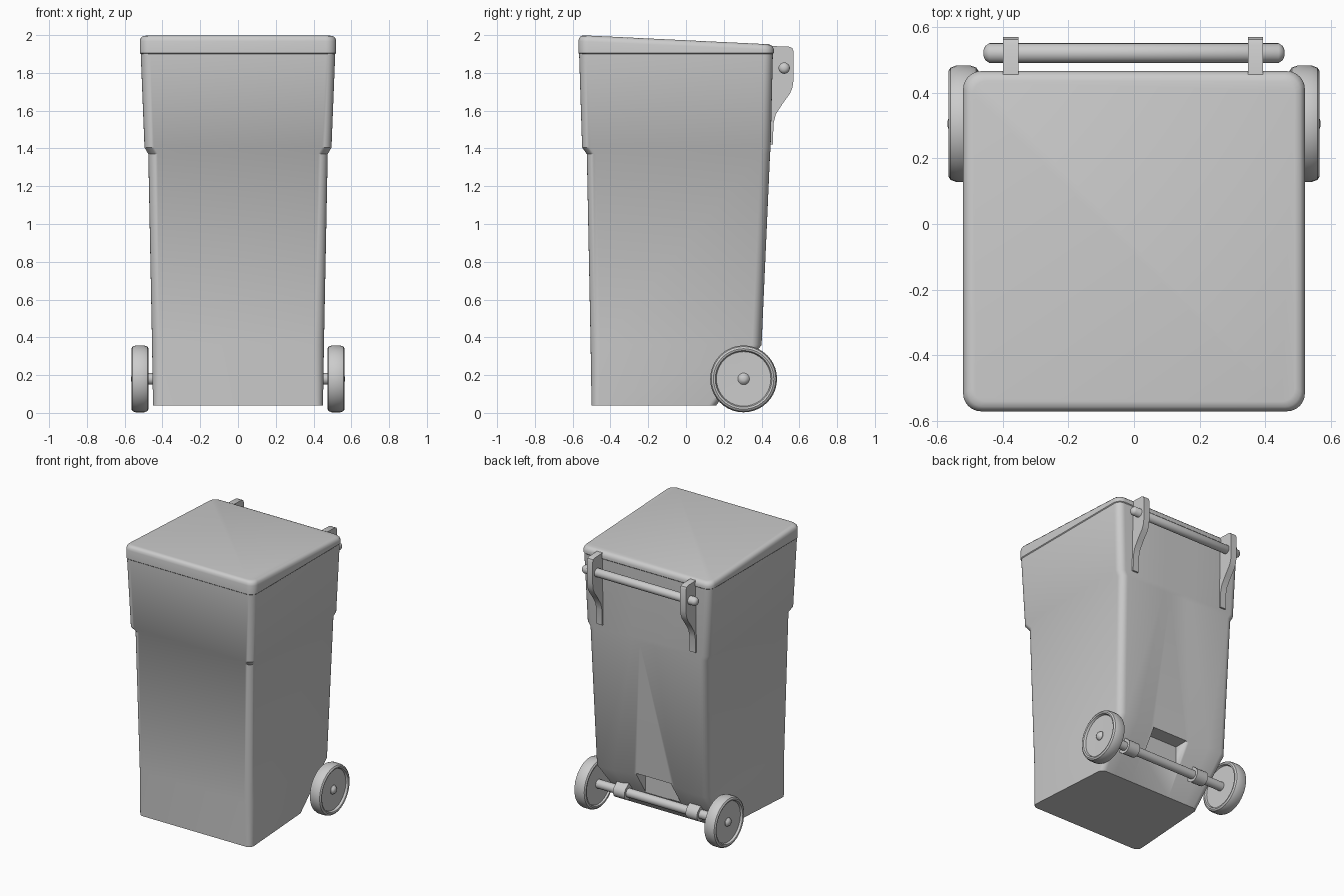
import bpy, bmesh
from math import sin, cos, pi, radians

if "Cube" in bpy.data.objects:
    bpy.data.objects.remove(bpy.data.objects["Cube"])


def finish(name, bm, angle=35):
    bmesh.ops.recalc_face_normals(bm, faces=bm.faces)
    me = bpy.data.meshes.new(name)
    bm.to_mesh(me)
    bm.free()
    ob = bpy.data.objects.new(name, me)
    bpy.context.collection.objects.link(ob)
    bpy.ops.object.select_all(action='DESELECT')
    ob.select_set(True)
    bpy.context.view_layer.objects.active = ob
    bpy.ops.object.shade_smooth_by_angle(angle=radians(angle))
    return ob


def loft(name, rings, angle=35):
    bm = bmesh.new()
    loops = [[bm.verts.new(p) for p in r] for r in rings]
    n = len(loops[0])
    for a, b in zip(loops, loops[1:]):
        for i in range(n):
            j = (i + 1) % n
            bm.faces.new((a[i], a[j], b[j], b[i]))
    bm.faces.new(loops[0])
    bm.faces.new(loops[-1])
    return finish(name, bm, angle)


def ring(z, hx_front, hx_back, yf, yb, r, outer=0, inner=0, depth=0, channel=False, tilt=0):
    """Rounded rectangle, optionally with a shallow channel in its back side."""
    pts = []
    for k, (sx, sy) in enumerate([(-1, -1), (1, -1), (1, 1), (-1, 1)]):
        hx, y = (hx_front, yf) if sy < 0 else (hx_back, yb)
        for i in range(7):
            a = pi + k * pi / 2 + i * pi / 12
            pts.append((sx * (hx - r) + r * cos(a), y - sy * r + r * sin(a)))
        if channel and k == 2:
            pts += [(outer, yb), (inner, yb - depth), (-inner, yb - depth), (-outer, yb)]
    return [(x, y, z - tilt * (y + 0.57)) for x, y in pts]


def prism(name, profile, x, width, bevel=0.006):
    """Side profile (y, z) extruded along x."""
    bm = bmesh.new()
    f = bm.faces.new([bm.verts.new((x - width / 2, y, z)) for y, z in profile])
    res = bmesh.ops.extrude_face_region(bm, geom=[f])
    vs = [v for v in res['geom'] if isinstance(v, bmesh.types.BMVert)]
    bmesh.ops.translate(bm, verts=vs, vec=(width, 0, 0))
    return finish(name, bm)


def lathe(name, profile, y, z, side=1, segs=40):
    """Profile of (x, radius) turned around an x-directed axis."""
    rings = [[(side * x, y + r * cos(2 * pi * i / segs), z + r * sin(2 * pi * i / segs))
              for i in range(segs)] for x, r in profile]
    return loft(name, rings)


# body: tapered shell with collar, sloped underside at the back and a back channel
body = loft("bin_body", [
    ring(0.04, 0.45, 0.41, -0.50, 0.16, 0.04, 0.30, 0.16, 0.0, True),
    ring(0.36, 0.455, 0.455, -0.505, 0.40, 0.05, 0.30, 0.16, 0.035, True),
    ring(1.37, 0.475, 0.475, -0.525, 0.445, 0.05, 0.12, 0.06, 0.0, True),
    ring(1.405, 0.495, 0.495, -0.55, 0.448, 0.05, 0.12, 0.06, 0.0, True),
    ring(1.905, 0.515, 0.515, -0.566, 0.46, 0.05, 0.12, 0.06, 0.0, True),
])

# foot notch at the lower back
bm = bmesh.new()
bmesh.ops.create_cube(bm, size=1)
for v in bm.verts:
    v.co = (v.co.x * 0.28, 0.43 + v.co.y * 0.34, 0.265 + v.co.z * 0.21)
cutter = finish("notch_cutter", bm)
cutter.hide_render = True
cutter.hide_viewport = True
mod = body.modifiers.new("notch", 'BOOLEAN')
mod.operation = 'DIFFERENCE'
mod.solver = 'EXACT'
mod.object = cutter

# lid: rounded slab sloping down to the back
def lid_ring(z, inset, tilt):
    return ring(z, 0.52 - inset, 0.52 - inset, -0.57 + inset, 0.465 - inset,
                0.055 - inset / 2, tilt=tilt)

loft("lid", [
    lid_ring(1.897, 0.008, 0), lid_ring(1.905, 0, 0),
    lid_ring(1.968, 0, 0.045), lid_ring(1.985, 0.004, 0.048),
    lid_ring(1.996, 0.014, 0.048), lid_ring(2.0, 0.03, 0.048),
], 40)


def bar(name, half, r, y, z):
    end = [(half, r * 0.3), (half - 0.005, r * 0.7), (half - 0.018, r)]
    lathe(name, end + [(-x, q) for x, q in reversed(end)], y, z, segs=24)


# handle bar and wheel axle
bar("handle_bar", 0.458, 0.03, 0.52, 1.825)
bar("axle", 0.567, 0.031, 0.305, 0.18)

# handle brackets
bracket = [(0.43, 1.42), (0.46, 1.42), (0.463, 1.53), (0.475, 1.58), (0.51, 1.635),
           (0.55, 1.69), (0.563, 1.72), (0.569, 1.76), (0.569, 1.915), (0.562, 1.932),
           (0.545, 1.939), (0.45, 1.942)]
for x, side in ((0.37, "right"), (-0.375, "left")):
    prism("handle_bracket_" + side, bracket, x, 0.046)

# axle clips: rounded blocks growing out of the sloped underside
clip_uv = [(-0.07, -0.05)] + [(0.05 * cos(a), 0.05 * sin(a))
                              for a in [-pi / 2 + i * pi / 8 for i in range(9)]] + [(-0.07, 0.05)]
clip = [(0.305 + 0.8 * u + 0.6 * v, 0.18 - 0.6 * u + 0.8 * v) for u, v in clip_uv]

# wheels with recessed discs
tyre = [(0.487, 0.02), (0.487, 0.145), (0.474, 0.15), (0.473, 0.160), (0.480, 0.171),
        (0.497, 0.177), (0.541, 0.177), (0.558, 0.171), (0.565, 0.160), (0.562, 0.150),
        (0.547, 0.144), (0.545, 0.02)]
for s, side in ((1, "right"), (-1, "left")):
    prism("axle_clip_" + side, clip, s * 0.29, 0.09)
    lathe("wheel_" + side, tyre, 0.305, 0.18, s)
